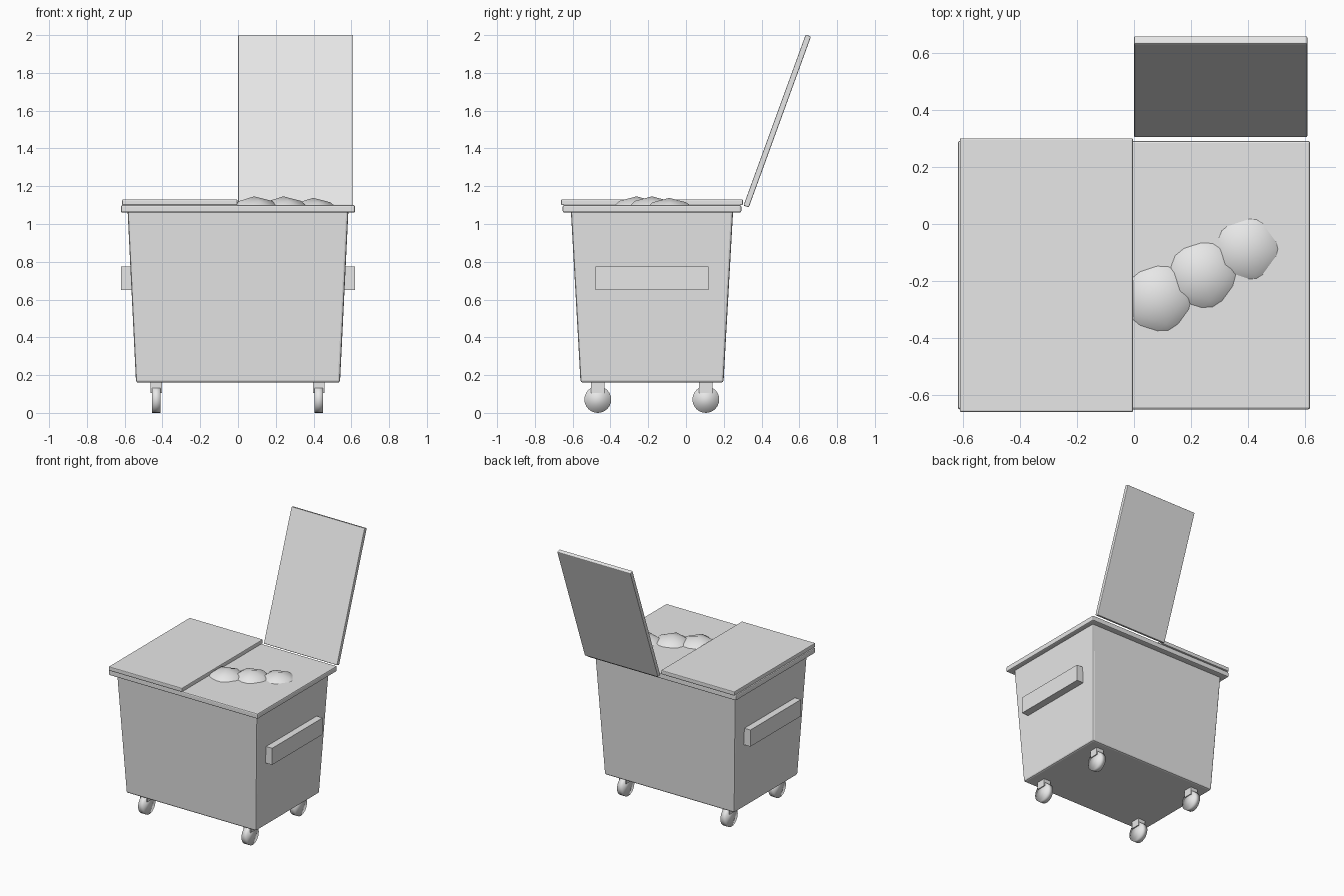
import bpy
import bmesh
from math import radians
from mathutils import Matrix

cube = bpy.data.objects.get("Cube")
if cube:
    bpy.data.objects.remove(cube, do_unlink=True)

grey = bpy.data.materials.new("light grey")
grey.use_nodes = True
colour = (0.8, 0.8, 0.8, 1)
grey.diffuse_color = colour
grey.node_tree.nodes["Principled BSDF"].inputs["Base Color"].default_value = colour


def finish(name, bm, location, smooth=False, bevel=0):
    mesh = bpy.data.meshes.new(name)
    for face in bm.faces:
        face.smooth = smooth
    bm.to_mesh(mesh)
    bm.free()
    mesh.materials.append(grey)
    obj = bpy.data.objects.new(name, mesh)
    obj.location = location
    bpy.context.collection.objects.link(obj)
    if bevel:
        mod = obj.modifiers.new("soft_edges", "BEVEL")
        mod.width = bevel
        mod.segments = 2
    return obj


def box(name, size, location, bevel=0, taper=(1, 1)):
    """Box whose lower face can be narrowed by the taper factors."""
    bm = bmesh.new()
    bmesh.ops.create_cube(bm, size=1)
    for v in bm.verts:
        if v.co.z < 0:
            v.co.x *= taper[0]
            v.co.y *= taper[1]
        v.co = [c * s for c, s in zip(v.co, size)]
    return finish(name, bm, location, bevel=bevel)


MID_Y = -0.18

# Tapered container and its rim
box("container", (1.17, 0.86, 0.92), (0, MID_Y, 0.62), 0.012, (0.923, 0.88))
box("rim", (1.24, 0.945, 0.04), (0, MID_Y, 1.08), 0.008)

# Closed lid, and the other lid swung open at the back
lid_size = (0.61, 0.963, 0.03)
box("closed_lid", lid_size, (-0.308, MID_Y, 1.115), 0.005)
open_lid = box("open_lid", lid_size, (0.305, 0.483, 1.545), 0.005)
open_lid.rotation_euler.x = radians(70)

# Side handles
for side, x in (("left", 0.57), ("right", -0.57)):
    box(side + "_handle", (0.1, 0.6, 0.125), (x, MID_Y, 0.713))

# Casters: bracket and wheel at each corner
for end, y in (("front", -0.467), ("back", 0.105)):
    for side, x in (("left", 0.428), ("right", -0.432)):
        box(f"{end}_{side}_bracket", (0.06, 0.07, 0.07), (x, y, 0.14))
        bm = bmesh.new()
        bmesh.ops.create_cone(bm, cap_ends=True, segments=24, radius1=0.071,
                              radius2=0.071, depth=0.045,
                              matrix=Matrix.Rotation(radians(90), 4, "Y"))
        finish(f"{end}_{side}_wheel", bm, (x, y, 0.071), smooth=True)

# Rubbish bags bulging through the open half
for i, (x, y, z) in enumerate([(0.085, -0.262, 0.986), (0.24, -0.18, 0.986),
                               (0.397, -0.088, 0.978)]):
    bm = bmesh.new()
    bmesh.ops.create_icosphere(bm, subdivisions=2, radius=0.18,
                               matrix=Matrix.Diagonal((1, 1, 0.89, 1)))
    finish(f"rubbish_bag_{i + 1}", bm, (x, y, z), smooth=True)
